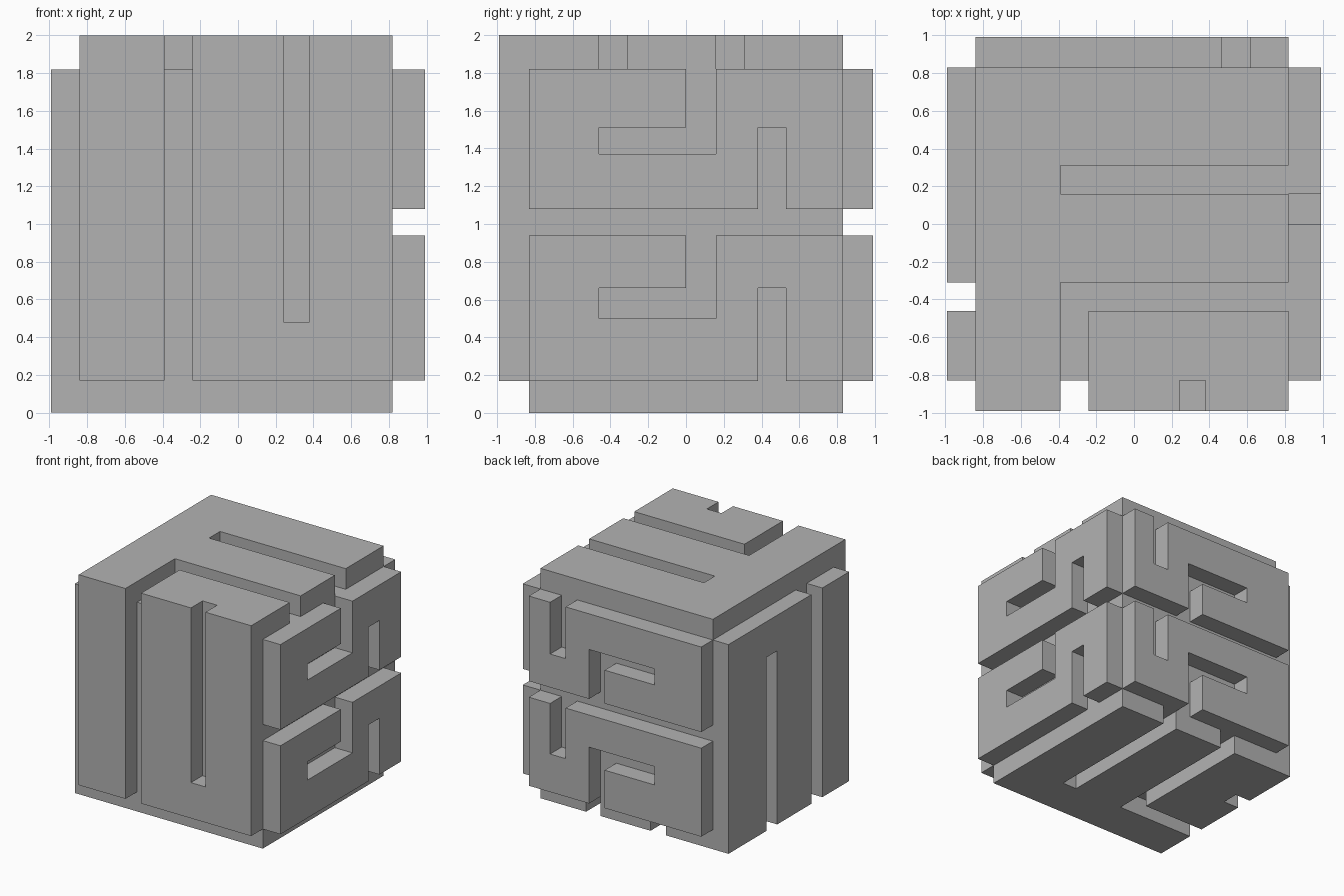
import bpy
import bmesh

cube = bpy.data.objects.get("Cube")
if cube:
    bpy.data.objects.remove(cube, do_unlink=True)

# Single grey material
grey = bpy.data.materials.new("plain_grey")
grey.use_nodes = True
colour = (0.448, 0.448, 0.448, 1)
grey.diffuse_color = colour
grey.node_tree.nodes["Principled BSDF"].inputs["Base Color"].default_value = colour

# Planes of the inner core and the outer plate surfaces
LEFT, RIGHT = -0.84, 0.82
FRONT, BACK = -0.83, 0.83
LOW, HIGH = 0.17, 1.82
OUT, TOP = 0.99, 2.0

# Groove edges shared by several sides
A, B = -0.46, -0.31
C, D = 0.16, 0.31
E, F = -0.39, -0.24
G, H = 0.24, 0.38


def slab(name, axis, near, far, path):
    """Extrude a right-angled outline along an axis.

    The path alternates horizontal and vertical coordinates, each value
    marking the next turn of the outline."""
    count = len(path)
    bm = bmesh.new()
    verts = []
    for i in range(count):
        pair = [path[i], path[(i + 1) % count]]
        if i % 2:
            pair.reverse()
        pair.insert(axis, near)
        verts.append(bm.verts.new(pair))
    face = bm.faces.new(verts)
    grown = bmesh.ops.extrude_face_region(bm, geom=[face])["geom"]
    for v in grown:
        if isinstance(v, bmesh.types.BMVert):
            v.co[axis] = far
    bmesh.ops.recalc_face_normals(bm, faces=bm.faces)
    mesh = bpy.data.meshes.new(name)
    bm.to_mesh(mesh)
    bm.free()
    mesh.materials.append(grey)
    obj = bpy.data.objects.new(name, mesh)
    bpy.context.collection.objects.link(obj)
    return obj


X, Y, Z = range(3)

# Core block
slab("core", Z, LOW, HIGH, [LEFT, FRONT, RIGHT, BACK])

# Top plates, reaching out over the front
slab("top_main_plate", Z, HIGH, TOP,
     [LEFT, -OUT, E, B, RIGHT, C, E, D, RIGHT, BACK])
slab("top_front_plate", Z, HIGH, TOP,
     [F, -OUT, G, FRONT, H, -OUT, RIGHT, A])

# Front plates
slab("front_narrow_plate", Y, -OUT, FRONT, [LEFT, LOW, E, HIGH])
slab("front_slotted_plate", Y, -OUT, FRONT,
     [F, LOW, RIGHT, HIGH, H, 0.48, G, HIGH])

# Left plates
slab("left_narrow_plate", X, -OUT, LEFT, [FRONT, LOW, A, HIGH])
slab("left_slotted_plate", X, -OUT, LEFT,
     [B, LOW, C, 1.51, D, LOW, BACK, HIGH])

# Bottom plates, reaching out under the left side
slab("bottom_main_plate", Z, 0, LOW,
     [-OUT, FRONT, RIGHT, BACK, H, A, G, BACK, F, A])
slab("bottom_corner_plate", Z, 0, LOW,
     [-OUT, B, E, BACK, -OUT, D, LEFT, C])

# Right and back plates, stacked in two tiers
tiers = {"lower": (LOW, 0.5, 0.66, 0.94), "upper": (1.08, 1.37, 1.51, HIGH)}
for tier, (base, sill, lintel, crest) in tiers.items():
    slab("right_" + tier + "_plate", X, RIGHT, OUT,
         [FRONT, base, H, lintel, 0.53, base, BACK, crest,
          C, sill, A, lintel, 0, crest])
    slab("back_" + tier + "_plate", Y, BACK, OUT,
         [LEFT, base, 0.09, sill, E, lintel, G, base, RIGHT, crest,
          0.615, sill, 0.465, crest])
